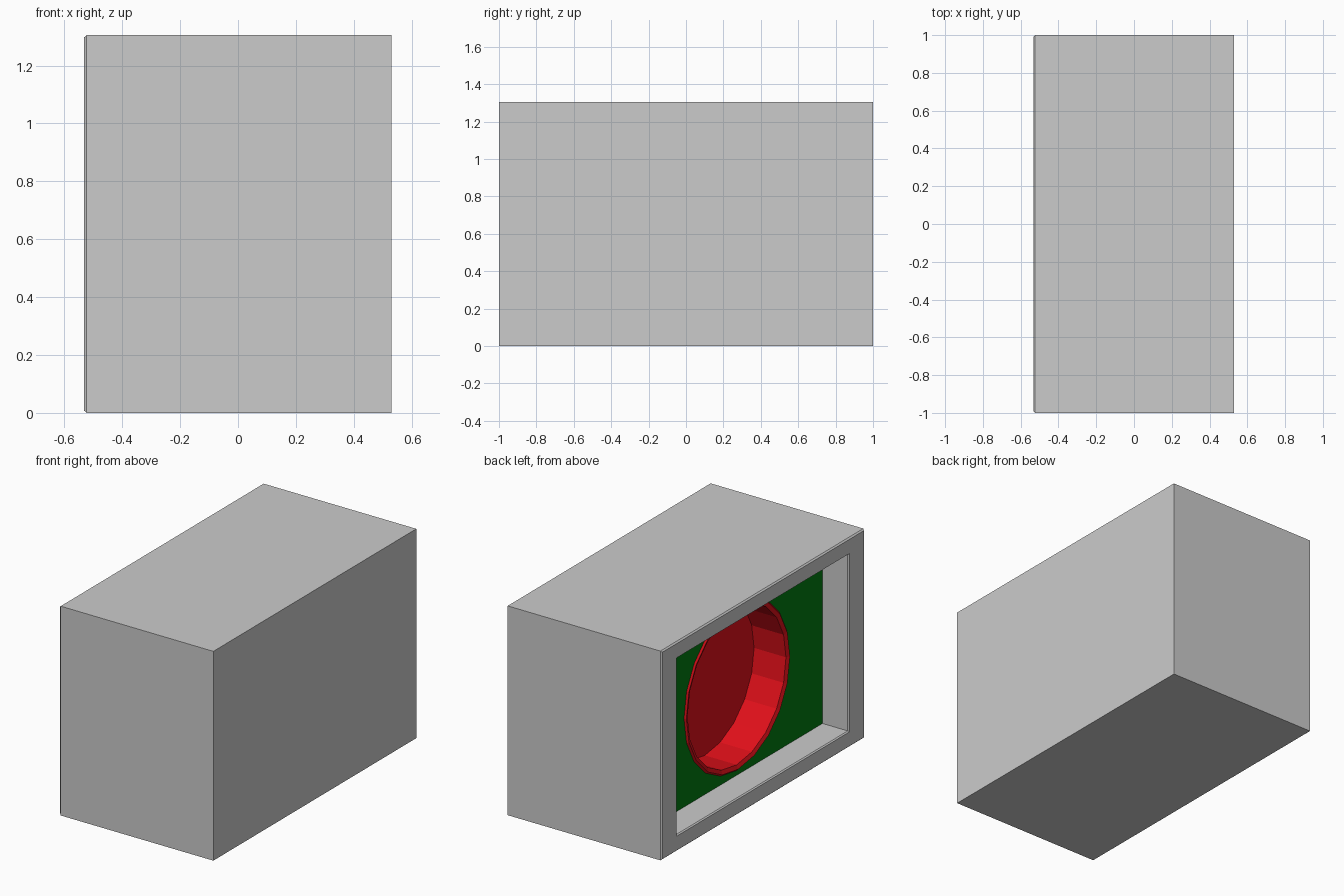
import bpy, bmesh, math
from mathutils import Vector

if "Cube" in bpy.data.objects:
    bpy.data.objects.remove(bpy.data.objects["Cube"])

HEIGHT = 1.305
MID = HEIGHT / 2
PANEL_X = -0.35
SIDES = 20


def rect(x, hy, hz):
    return [(x, sy * hy, MID + sz * hz) for sy, sz in ((1, 1), (-1, 1), (-1, -1), (1, -1))]


def circle(x, r):
    return [(x, r * math.cos(2 * math.pi * i / SIDES), MID - r * math.sin(2 * math.pi * i / SIDES))
            for i in range(SIDES)]


def finish(bm, name, colour=None):
    mesh = bpy.data.meshes.new(name)
    bm.to_mesh(mesh)
    bm.free()
    obj = bpy.data.objects.new(name, mesh)
    bpy.context.collection.objects.link(obj)
    if colour:
        mat = bpy.data.materials.new(name + "_colour")
        mat.diffuse_color = colour
        mat.use_nodes = True
        mat.node_tree.nodes["Principled BSDF"].inputs["Base Color"].default_value = mat.diffuse_color
        mesh.materials.append(mat)
    return obj


def loft(name, loops, cap_first=False, cap_last=False, colour=None):
    """Join successive loops with quads, going from the outside to the inside."""
    bm = bmesh.new()
    rings = [[bm.verts.new(p) for p in loop] for loop in loops]
    n = len(rings[0])
    for a, b in zip(rings, rings[1:]):
        for i in range(n):
            j = (i + 1) % n
            bm.faces.new((a[i], a[j], b[j], b[i]))
    if cap_first:
        bm.faces.new(rings[0][::-1])
    if cap_last:
        bm.faces.new(rings[-1])
    return finish(bm, name, colour)


# Cabinet: closed back, chamfered front edge, frame and recessed opening
loft("cabinet", [
    rect(0.53, 1.0, MID),
    rect(-0.523, 1.0, MID),
    rect(-0.532, 0.992, MID - 0.008),
    rect(-0.532, 0.852, 0.556),
    rect(-0.524, 0.845, 0.55),
    rect(PANEL_X, 0.845, 0.55),
], cap_first=True)

# Green panel with a round hole
bm = bmesh.new()
edges = []
for loop in (rect(PANEL_X, 0.845, 0.55), circle(PANEL_X, 0.51)):
    vs = [bm.verts.new(p) for p in loop]
    edges += [bm.edges.new((vs[i - 1], vs[i])) for i in range(len(vs))]
bmesh.ops.triangle_fill(bm, edges=edges, use_beauty=True, normal=Vector((-1, 0, 0)))
for f in bm.faces:
    f.normal_update()
    if f.normal.x > 0:
        f.normal_flip()
finish(bm, "green_panel", (0.0, 0.2, 0.005, 1))

# Red dish sunk into the panel, with a narrow raised rim
loft("red_dish", [
    circle(PANEL_X, 0.52),
    circle(PANEL_X - 0.01, 0.51),
    circle(PANEL_X, 0.485),
    circle(PANEL_X + 0.22, 0.485),
], cap_last=True, colour=(0.75, 0.005, 0.01, 1))
